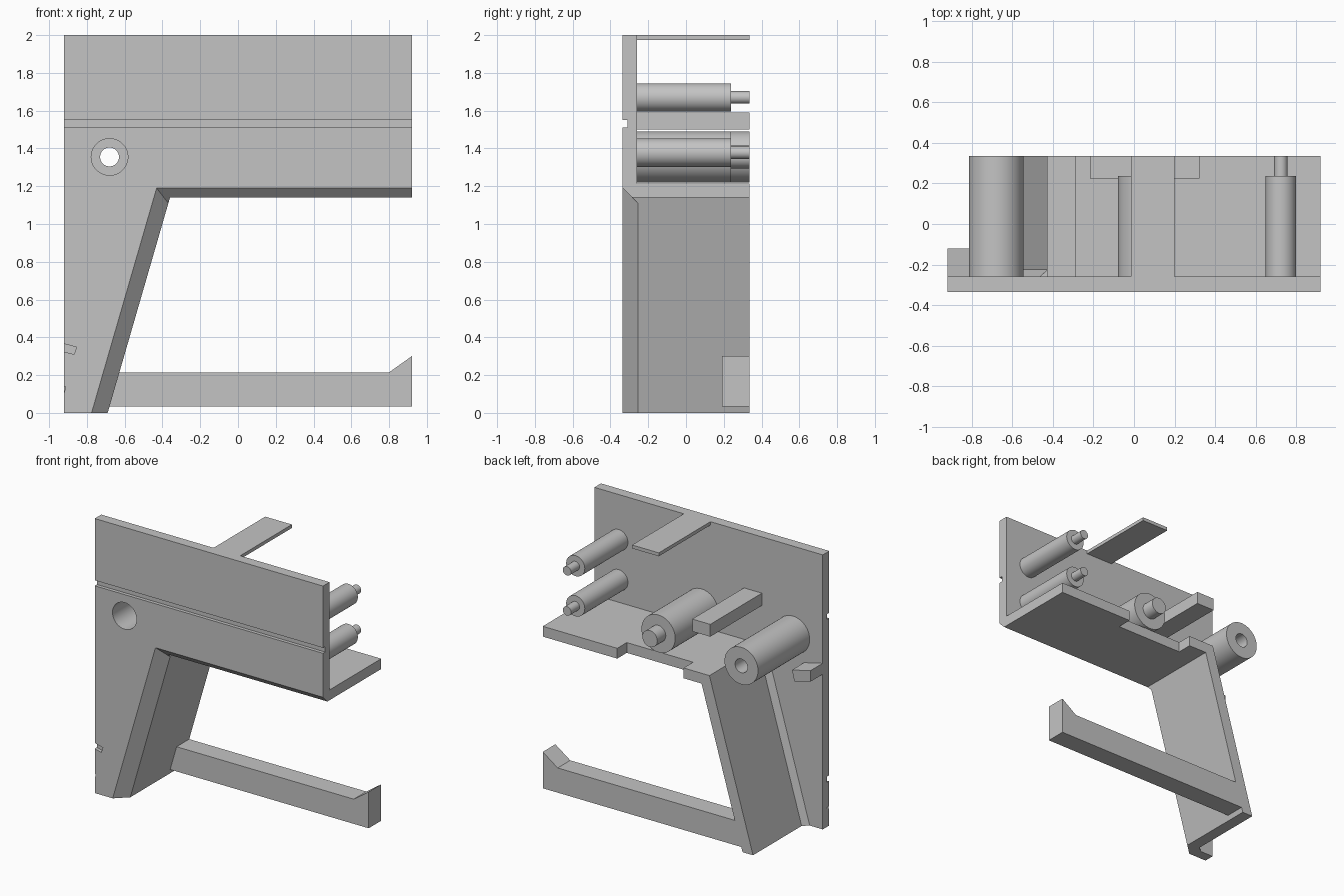
import bpy, bmesh
from math import radians
from mathutils import Matrix

if "Cube" in bpy.data.objects:
    bpy.data.objects.remove(bpy.data.objects["Cube"], do_unlink=True)

grey = bpy.data.materials.new("plain_grey")
grey.use_nodes = True
COLOUR = (0.55, 0.55, 0.55, 1)
grey.diffuse_color = COLOUR
grey.node_tree.nodes["Principled BSDF"].inputs["Base Color"].default_value = COLOUR

FRONT, INNER, BACK = -0.335, -0.26, 0.335
SLOPE = 0.2895          # lean of the slanted wall
CUTTERS = []


def add(name, bm):
    bmesh.ops.recalc_face_normals(bm, faces=bm.faces)
    mesh = bpy.data.meshes.new(name)
    bm.to_mesh(mesh)
    bm.free()
    mesh.materials.append(grey)
    ob = bpy.data.objects.new(name, mesh)
    bpy.context.collection.objects.link(ob)
    return ob


def loft(name, ring_a, ring_b):
    """Solid between two matching rings of 3D points."""
    bm = bmesh.new()
    a = [bm.verts.new(p) for p in ring_a]
    b = [bm.verts.new(p) for p in ring_b]
    bm.faces.new(a)
    bm.faces.new(b[::-1])
    for i in range(len(a)):
        j = (i + 1) % len(a)
        bm.faces.new((a[i], a[j], b[j], b[i]))
    return add(name, bm)


def prism(name, pts, y0, y1):
    """Outline in x and z, extruded along y."""
    return loft(name, [(x, y0, z) for x, z in pts], [(x, y1, z) for x, z in pts])


def box(name, x0, x1, y0, y1, z0, z1):
    return prism(name, [(x0, z0), (x1, z0), (x1, z1), (x0, z1)], y0, y1)


def rod(name, x, z, r, y0, y1):
    bm = bmesh.new()
    place = Matrix.Translation((x, (y0 + y1) / 2, z)) @ Matrix.Rotation(radians(90), 4, 'X')
    bmesh.ops.create_cone(bm, cap_ends=True, segments=64, radius1=r, radius2=r,
                          depth=y1 - y0, matrix=place)
    return add(name, bm)


def activate(ob):
    bpy.ops.object.select_all(action='DESELECT')
    ob.select_set(True)
    bpy.context.view_layer.objects.active = ob


def cut(ob, *cutters):
    activate(ob)
    for c in cutters:
        c.hide_render = True
        if c not in CUTTERS:
            CUTTERS.append(c)
        mod = ob.modifiers.new("cut", 'BOOLEAN')
        mod.operation, mod.solver, mod.object = 'DIFFERENCE', 'EXACT', c
        bpy.ops.object.modifier_apply(modifier=mod.name)


# Front plate, with a leg down its left edge
plate = prism("front_plate", [(-0.92, 0), (-0.69, 0), (-0.36, 1.14), (0.92, 1.14),
                              (0.92, 2), (-0.92, 2)], FRONT, INNER)

# Shelf and slanted wall behind the plate
web = prism("shelf_and_wall", [(-0.775, 0), (-0.69, 0), (-0.36, 1.14), (0.92, 1.14),
                               (0.92, 1.215), (-0.775 + SLOPE * 1.215, 1.215)],
            INNER - 0.005, BACK)


# Chamfer around the opening
def opening(y, foot, top):
    return [(foot - 0.1 * SLOPE, y, -0.1), (1, y, -0.1), (1, y, top),
            (foot + top * SLOPE, y, top)]


chamfer = loft("chamfer_cutter", opening(-0.345, -0.786, 1.2), opening(-0.25, -0.685, 1.105))
notch = box("shelf_notch_cutter", -0.215, 0.32, 0.225, 0.4, 1.1, 1.3)
cut(web, chamfer, notch)

# Round boss with a stepped through hole
boss = rod("hollow_boss", -0.68, 1.355, 0.135, INNER - 0.01, BACK)
bore = rod("bore_cutter", -0.68, 1.355, 0.05, -0.5, 0.5)
counterbore = rod("counterbore_cutter", -0.68, 1.355, 0.097, -0.5, 0.12)
cut(boss, bore, counterbore)

# Shallow grooves in the plate front
groove = box("groove_cutter", -1, 1, -0.4, -0.31, 1.51, 1.55)
slot = prism("slot_cutter", [(-0.96, 0.376), (-0.855, 0.348), (-0.868, 0.31), (-0.96, 0.334)],
             -0.4, -0.31)
nick = prism("nick_cutter", [(-0.96, 0.15), (-0.912, 0.138), (-0.922, 0.1), (-0.96, 0.11)],
             -0.4, -0.31)
cut(plate, chamfer, counterbore, groove, slot, nick)

# Fillet where the wall meets the plate
foot = [(-0.77, INNER), (-0.77, -0.22), (-0.815, INNER)]
loft("wall_fillet", [(x, y, 0) for x, y in foot],
     [(x + SLOPE * 1.21, y, 1.21) for x, y in foot])

# Lower bar with a raised tip
prism("lower_bar", [(-0.70, 0.035), (0.92, 0.035), (0.92, 0.30), (0.80, 0.215), (-0.65, 0.215)],
      0.19, BACK)

# Top tab, rear block and edge lug
box("top_tab", -0.015, 0.2, INNER, BACK, 1.975, 2)
box("rear_block", -0.43, -0.285, INNER, BACK, 1.5, 1.59)
prism("edge_lug", [(-0.92, 1.21), (-0.77, 1.175), (-0.79, 1.095), (-0.92, 1.13)], INNER, -0.12)

# Stepped pins
for name, x, z, r, tip in (("upper_pin", 0.725, 1.67, 0.075, 0.033),
                           ("lower_pin", 0.725, 1.378, 0.075, 0.033),
                           ("large_pin", 0.057, 1.355, 0.136, 0.06)):
    rod(name, x, z, r, INNER, 0.237)
    rod(name + "_tip", x, z, tip, 0.23, BACK)

for c in CUTTERS:
    bpy.data.objects.remove(c, do_unlink=True)

# Smooth the round parts, keep edges sharp
for ob in list(bpy.context.collection.objects):
    if ob.type == 'MESH':
        activate(ob)
        bpy.ops.object.shade_smooth_by_angle(angle=radians(30))
